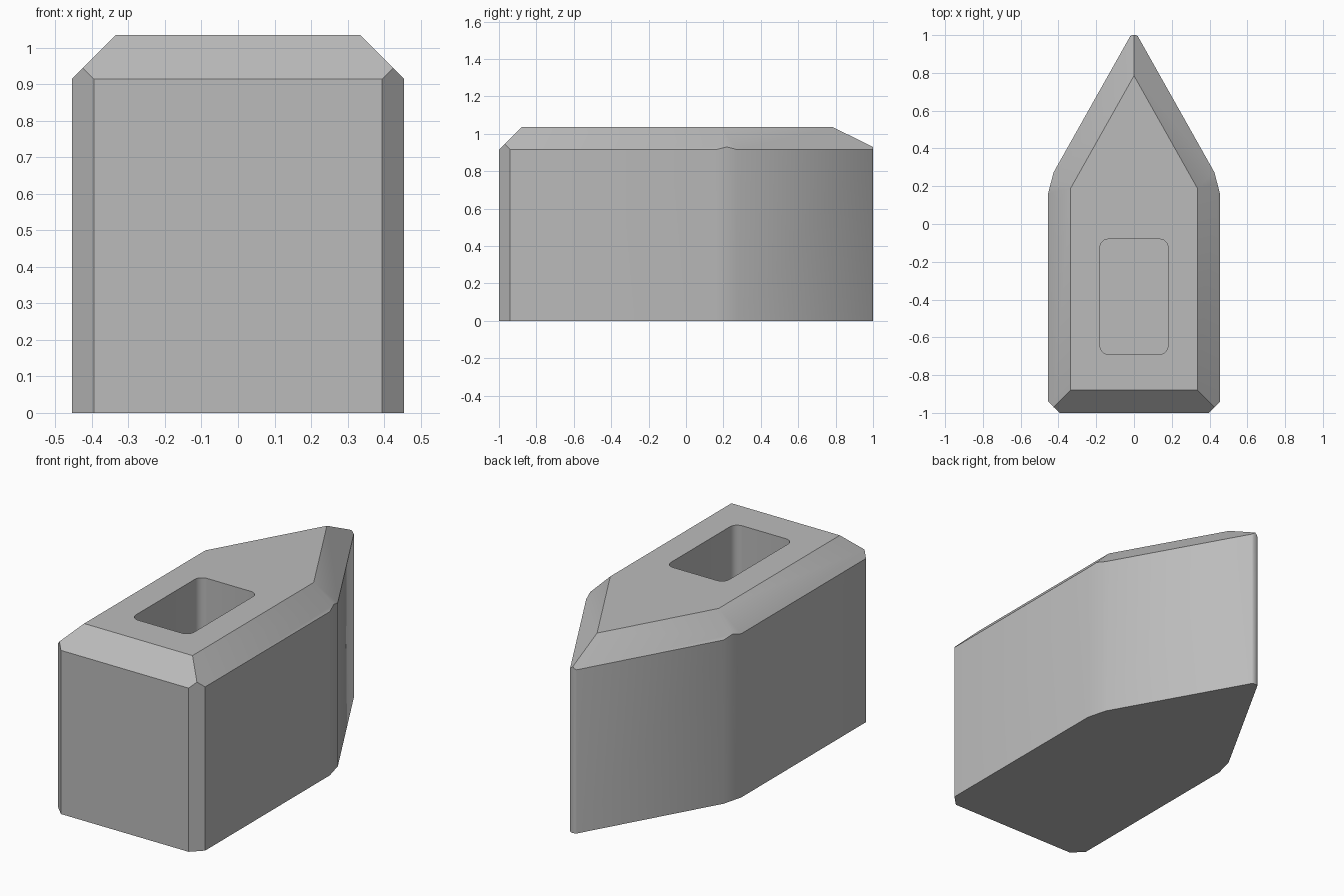
import bpy, bmesh, math
from mathutils import Vector

cube = bpy.data.objects.get("Cube")
if cube:
    bpy.data.objects.remove(cube, do_unlink=True)

HEIGHT, CHAMFER = 1.035, 0.12
HALF, FRONT = 0.455, -1.0
SHOULDER, TIP = 0.2215, 1.03

grey = bpy.data.materials.new("plain grey")
grey.use_nodes = True
grey.diffuse_color = (0.5, 0.5, 0.5, 1)
grey.node_tree.nodes["Principled BSDF"].inputs["Base Color"].default_value = (0.5, 0.5, 0.5, 1)


def to_object(bm, name):
    bmesh.ops.recalc_face_normals(bm, faces=bm.faces)
    mesh = bpy.data.meshes.new(name)
    bm.to_mesh(mesh)
    bm.free()
    mesh.materials.append(grey)
    obj = bpy.data.objects.new(name, mesh)
    bpy.context.collection.objects.link(obj)
    return obj


def slice_off(bm, point, normal):
    """Cut away everything beyond a vertical plane and cap the cut."""
    cut = bmesh.ops.bisect_plane(bm, geom=bm.verts[:] + bm.edges[:] + bm.faces[:],
                                 plane_co=point, plane_no=normal, clear_outer=True)
    edges = [e for e in cut["geom_cut"] if isinstance(e, bmesh.types.BMEdge)]
    bmesh.ops.contextual_create(bm, geom=edges)


# Pointed block: prism with a chamfered top rim
bm = bmesh.new()
slope = Vector((HALF, TIP - SHOULDER)).normalized()
nx, ny = slope.y, slope.x
inner_half = HALF - CHAMFER
inner_tip = TIP - CHAMFER / ny
inner_shoulder = inner_tip - inner_half * nx / ny


def outline(half, front, shoulder, tip, z):
    points = [(-half, front), (half, front), (half, shoulder), (0, tip), (-half, shoulder)]
    return [bm.verts.new((x, y, z)) for x, y in points]


rings = [outline(HALF, FRONT, SHOULDER, TIP, 0),
         outline(HALF, FRONT, SHOULDER, TIP, HEIGHT - CHAMFER),
         outline(inner_half, FRONT + CHAMFER, inner_shoulder, inner_tip, HEIGHT)]
for low, high in zip(rings, rings[1:]):
    for i in range(5):
        j = (i + 1) % 5
        bm.faces.new((low[i], low[j], high[j], high[i]))
bm.faces.new(rings[0][::-1])
bm.faces.new(rings[2])

# Vertical corners cut flat: front corners, shoulders, tip
slice_off(bm, (0, 1.0, 0), (0, 1, 0))
for side in (-1, 1):
    slice_off(bm, (side * (HALF - 0.06), FRONT, 0), (side, -1, 0))
    slice_off(bm, (side * HALF, SHOULDER - 0.06, 0), (side * (1 + nx), ny, 0))
    slice_off(bm, (side * 0.012, 0.9988, 0), (side * 0.5, 0.866, 0))
block = to_object(bm, "pointed_block")

# Socket sunk into the top, with rounded corners
bm = bmesh.new()
bmesh.ops.create_cube(bm, size=1)
bmesh.ops.scale(bm, vec=(0.36, 0.61, 0.9), verts=bm.verts)
bmesh.ops.translate(bm, vec=(0, -0.385, 0.75), verts=bm.verts)
uprights = [e for e in bm.edges if abs(e.verts[0].co.z - e.verts[1].co.z) > 0.5]
bmesh.ops.bevel(bm, geom=uprights, offset=0.045, segments=6, profile=0.5, affect='EDGES')
cutter = to_object(bm, "socket_cutter")
cutter.hide_render = True

bpy.context.view_layer.objects.active = block
block.select_set(True)
socket = block.modifiers.new("socket", 'BOOLEAN')
socket.operation = 'DIFFERENCE'
socket.solver = 'EXACT'
socket.object = cutter
bpy.ops.object.modifier_apply(modifier=socket.name)
bpy.data.objects.remove(cutter, do_unlink=True)

bpy.ops.object.shade_smooth_by_angle(angle=math.radians(35))
